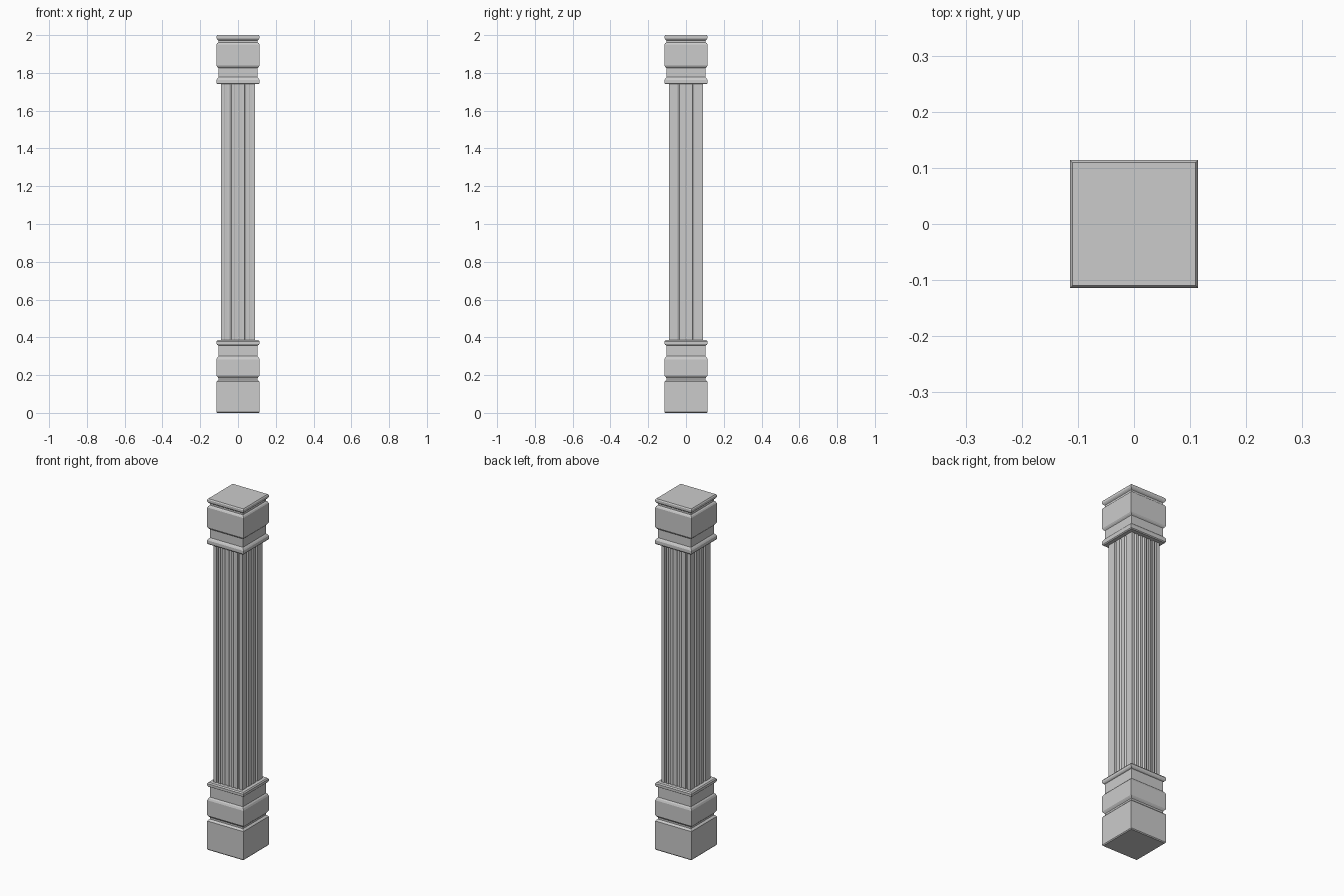
import bpy, bmesh, math

cube = bpy.data.objects.get("Cube")
if cube:
    bpy.data.objects.remove(cube, do_unlink=True)

stone = bpy.data.materials.new("grey stone")
stone.use_nodes = True
GREY = (0.6, 0.6, 0.6, 1)
stone.diffuse_color = GREY
stone.node_tree.nodes["Principled BSDF"].inputs["Base Color"].default_value = GREY


def loft(name, rings):
    """Skin a stack of equal point rings and cap both ends."""
    bm = bmesh.new()
    loops = [[bm.verts.new(p) for p in ring] for ring in rings]
    n = len(loops[0])
    for low, high in zip(loops, loops[1:]):
        for i in range(n):
            j = (i + 1) % n
            bm.faces.new((low[i], low[j], high[j], high[i]))
    bm.faces.new(loops[0][::-1])
    bm.faces.new(loops[-1])
    mesh = bpy.data.meshes.new(name)
    bm.to_mesh(mesh)
    bm.free()
    mesh.materials.append(stone)
    obj = bpy.data.objects.new(name, mesh)
    bpy.context.collection.objects.link(obj)
    return obj


def square_moulding(name, profile):
    """Sweep a (half width, height) profile around a square."""
    return loft(name, [[(-r, -r, z), (r, -r, z), (r, r, z), (-r, r, z)]
                       for r, z in profile])


def fluted_side(half, centres, radius):
    """Points along one side, left to right, with round flutes cut in."""
    pts = [(-half, -half)]
    for c in centres:
        for k in range(9):
            a = math.pi * k / 8
            pts.append((c - radius * math.cos(a), -half + radius * math.sin(a)))
    return pts


# Base with plinth, neck and top bead
square_moulding("base", [
    (0.110, 0), (0.114, 0.005), (0.114, 0.165), (0.110, 0.170), (0.104, 0.175),
    (0.104, 0.185), (0.110, 0.192), (0.114, 0.198), (0.114, 0.283),
    (0.110, 0.293), (0.104, 0.300), (0.104, 0.357), (0.110, 0.360),
    (0.114, 0.366), (0.114, 0.378), (0.109, 0.385)])

# Capital
square_moulding("capital", [
    (0.110, 1.740), (0.114, 1.745), (0.114, 1.763), (0.110, 1.770),
    (0.104, 1.777), (0.104, 1.825), (0.110, 1.831), (0.114, 1.838),
    (0.114, 1.950), (0.110, 1.957), (0.104, 1.962), (0.104, 1.972),
    (0.110, 1.977), (0.114, 1.983), (0.114, 1.994), (0.110, 2.0)])

# Fluted shaft: more flutes on front and back than on the sides
HALF = 0.09
front = fluted_side(HALF, [-0.066, -0.04, -0.0135, 0.0135, 0.04, 0.066], 0.006)
side = fluted_side(HALF, [-0.04, 0, 0.04], 0.006)
outline = []
for turn, points in enumerate((front, side, front, side)):
    for x, y in points:
        for _ in range(turn):
            x, y = -y, x
        outline.append((x, y))
loft("shaft", [[(x, y, z) for x, y in outline] for z in (0.38, 1.745)])
